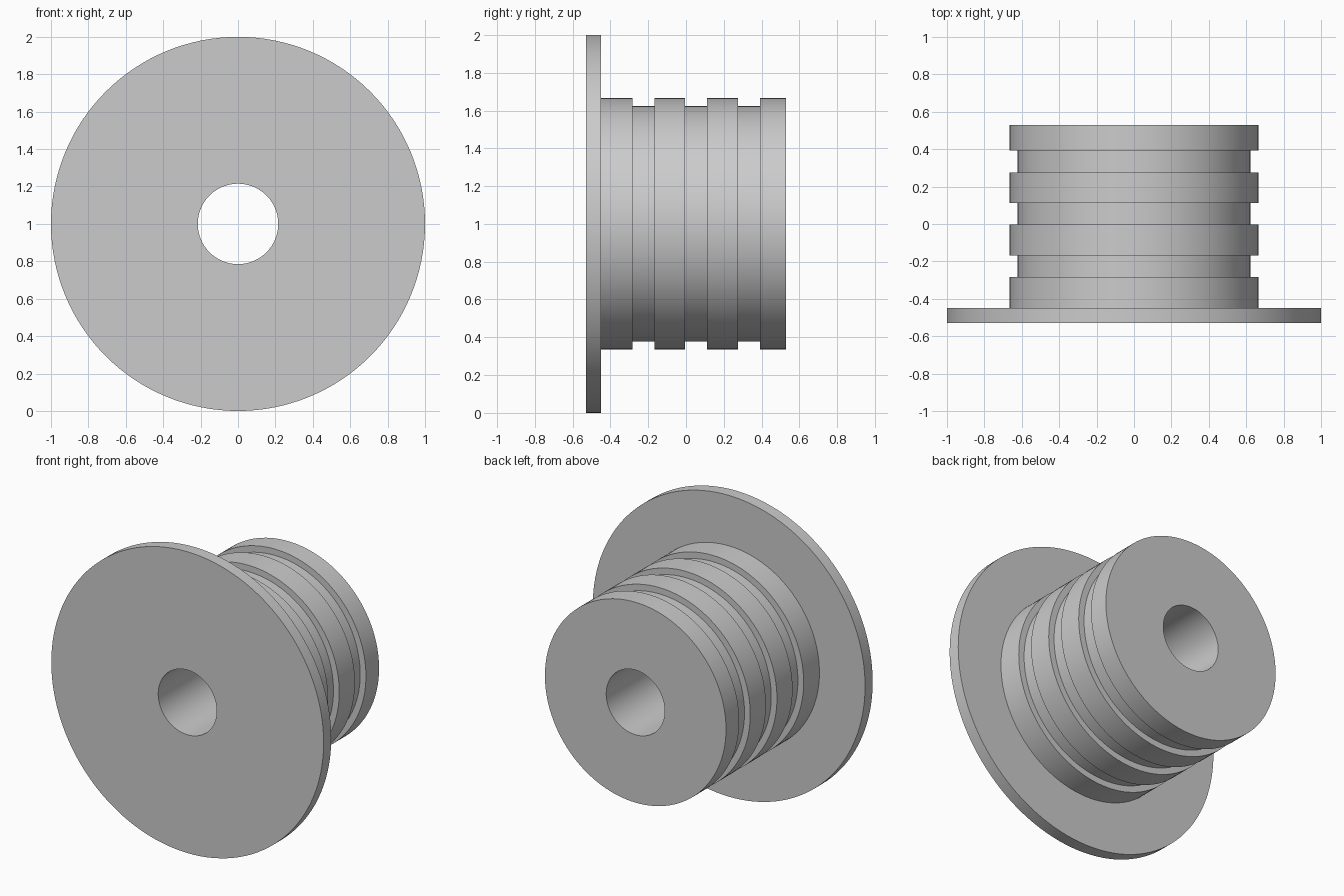
import bpy, bmesh, math

if "Cube" in bpy.data.objects:
    bpy.data.objects.remove(bpy.data.objects["Cube"])

SEGMENTS = 128
R_FLANGE, R_RIB, R_GROOVE, R_BORE = 1.0, 0.665, 0.623, 0.215
Y_FRONT, Y_FLANGE, Y_BACK = -0.53, -0.45, 0.53
GROOVES = [(-0.284, -0.168), (-0.004, 0.112), (0.276, 0.392)]

# Closed half section (radius, y): flange, then ribs and grooves, then bore
profile = [(R_BORE, Y_FRONT), (R_FLANGE, Y_FRONT), (R_FLANGE, Y_FLANGE), (R_RIB, Y_FLANGE)]
for y0, y1 in GROOVES:
    profile += [(R_RIB, y0), (R_GROOVE, y0), (R_GROOVE, y1), (R_RIB, y1)]
profile += [(R_RIB, Y_BACK), (R_BORE, Y_BACK)]

# Turn the section around the y axis
bm = bmesh.new()
rings = []
for i in range(SEGMENTS):
    a = 2 * math.pi * i / SEGMENTS
    rings.append([bm.verts.new((r * math.sin(a), y, 1 + r * math.cos(a))) for r, y in profile])
n = len(profile)
for i in range(SEGMENTS):
    a, b = rings[i], rings[(i + 1) % SEGMENTS]
    for j in range(n):
        k = (j + 1) % n
        bm.faces.new((a[j], a[k], b[k], b[j]))
bmesh.ops.recalc_face_normals(bm, faces=bm.faces)
mesh = bpy.data.meshes.new("grooved_bushing")
bm.to_mesh(mesh)
bm.free()

bushing = bpy.data.objects.new("grooved_bushing", mesh)
bpy.context.collection.objects.link(bushing)

# Plain grey finish
grey = bpy.data.materials.new("plain_grey")
grey.diffuse_color = (0.6, 0.6, 0.6, 1)
grey.use_nodes = True
grey.node_tree.nodes["Principled BSDF"].inputs["Base Color"].default_value = grey.diffuse_color
mesh.materials.append(grey)

# Smooth round walls with sharp rims
bpy.context.view_layer.objects.active = bushing
bushing.select_set(True)
bpy.ops.object.shade_smooth_by_angle(angle=math.radians(30))
